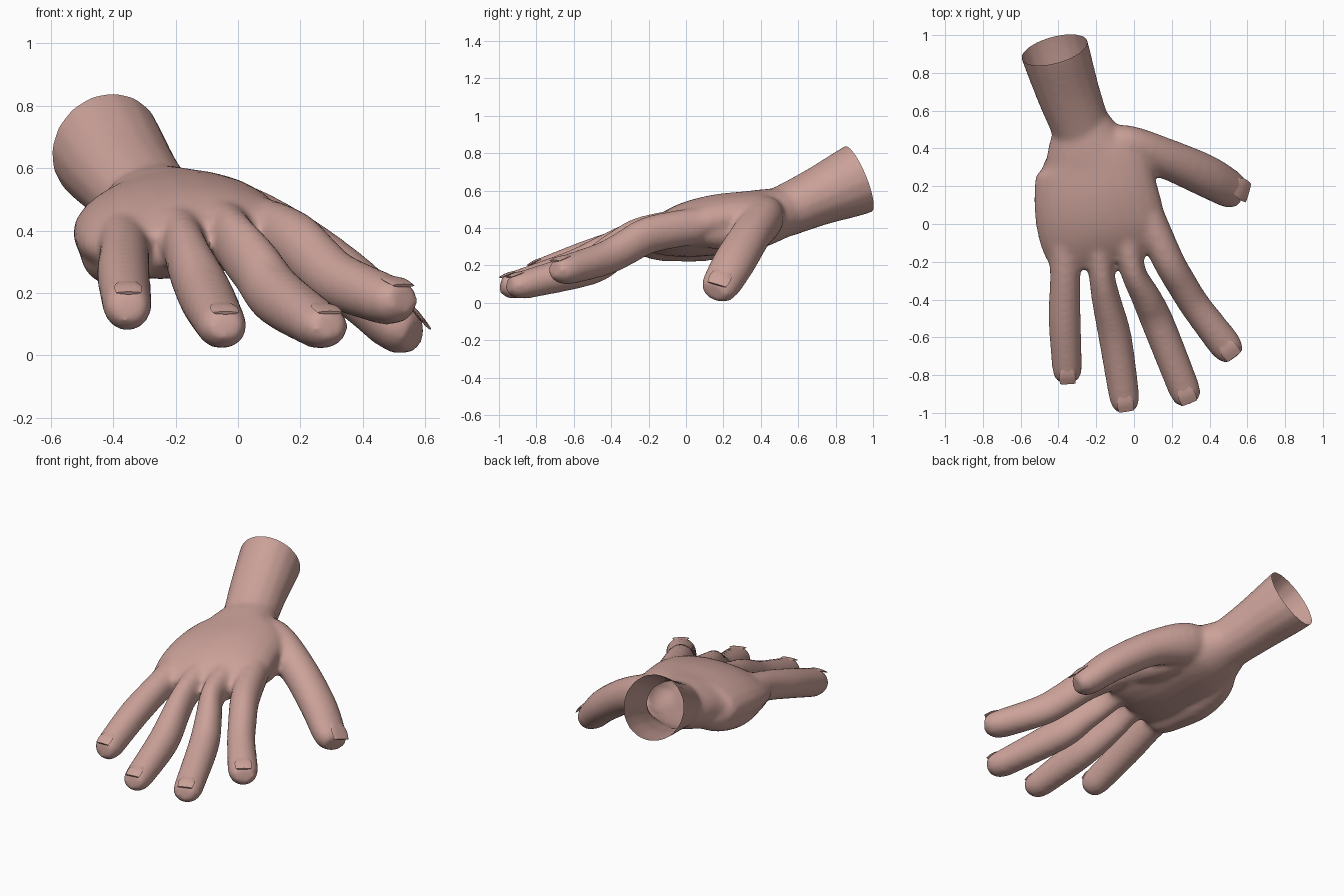
import bpy, bmesh, math
from mathutils import Vector

cube = bpy.data.objects.get("Cube")
if cube:
    bpy.data.objects.remove(cube)

skin = bpy.data.materials.new("skin_pink")
skin.use_nodes = True
skin.diffuse_color = (0.60, 0.36, 0.32, 1)
skin.node_tree.nodes["Principled BSDF"].inputs["Base Color"].default_value = skin.diffuse_color
UP = Vector((0, 0, 1))


def smooth_path(path, steps=4):
    """Spline through the path rows, blending position and size together."""
    rows = [Vector(p) for p in path]
    out = []
    for i in range(len(rows) - 1):
        a, b, c, d = (rows[min(max(i + k, 0), len(rows) - 1)] for k in (-1, 0, 1, 2))
        for s in range(steps):
            t = s / steps
            out.append(b + (c - a) * t / 2 + (a * 2 - b * 5 + c * 4 - d) * t * t / 2
                       + (b * 3 - a - c * 3 + d) * t ** 3 / 2)
    return out + [rows[-1]]


def axes(t, roll):
    """Side and up directions across the direction t, turned by roll."""
    side = t.cross(UP).normalized()
    up = side.cross(t)
    return (side * math.cos(roll) + up * math.sin(roll),
            up * math.cos(roll) - side * math.sin(roll))


def loft(bm, path, roll=0.0, sides=16, round_tip=False):
    """Closed tube of elliptical rings; each path row is x, y, z, half width, half height."""
    rows = [(Vector(p[:3]), p[3], p[4]) for p in smooth_path(path)]
    if round_tip:
        end, w, h = rows[-1]
        step = (end - rows[-2][0]).normalized()
        rows += [(end + step * w * 0.6 + UP * h * 0.1, w * 0.92, h * 0.9),
                 (end + step * w * 1.08 + UP * h * 0.3, w * 0.66, h * 0.58)]
    rings = []
    for i, (c, w, h) in enumerate(rows):
        t = (rows[min(i + 1, len(rows) - 1)][0] - rows[max(i - 1, 0)][0]).normalized()
        side, up = axes(t, roll)
        angles = [math.tau * k / sides for k in range(sides)]
        rings.append([bm.verts.new(c + side * w * math.cos(a) + up * h * math.sin(a))
                      for a in angles])
    for a, b in zip(rings, rings[1:]):
        for k in range(sides):
            n = (k + 1) % sides
            bm.faces.new((a[k], a[n], b[n], b[k]))
    bm.faces.new(rings[0])
    bm.faces.new(rings[-1])


def finish(bm, name):
    bmesh.ops.recalc_face_normals(bm, faces=bm.faces)
    mesh = bpy.data.meshes.new(name)
    bm.to_mesh(mesh)
    bm.free()
    mesh.materials.append(skin)
    obj = bpy.data.objects.new(name, mesh)
    bpy.context.collection.objects.link(obj)
    bpy.ops.object.select_all(action="DESELECT")
    obj.select_set(True)
    bpy.context.view_layer.objects.active = obj
    return obj


# Roll and path from knuckle to fingertip
fingers = {
    "little": (0, [(-.37, 0, .38, .10, .10), (-.364, -.25, .335, .082, .09),
                   (-.367, -.5, .257, .086, .088), (-.355, -.755, .162, .08, .084)]),
    "ring": (0, [(-.2, 0, .42, .085, .09), (-.172, -.26, .345, .07, .096),
                 (-.147, -.4, .28, .077, .1), (-.1, -.6, .185, .088, .098),
                 (-.053, -.905, .097, .082, .077)]),
    "middle": (0, [(-.05, 0, .42, .085, .09), (-.008, -.24, .36, .068, .1),
                   (.06, -.38, .278, .078, .1), (.125, -.52, .19, .087, .098),
                   (.262, -.865, .096, .085, .077)]),
    "index": (0, [(.07, .05, .41, .09, .1), (.18, -.19, .365, .084, .1),
                  (.26, -.33, .29, .082, .096), (.33, -.44, .235, .082, .092),
                  (.475, -.63, .178, .088, .082)]),
    "thumb": (.4, [(-.22, .43, .47, .08, .09), (-.05, .415, .445, .108, .125),
                   (.16, .35, .365, .108, .105), (.37, .26, .22, .115, .098),
                   (.49, .195, .108, .107, .088)]),
}

# Hand: arm, palm and fingers fused into one skin
bm = bmesh.new()
loft(bm, [(-.485, 1.12, .76, .185, .195), (-.42, .92, .66, .182, .192),
          (-.35, .7, .565, .168, .157), (-.28, .5, .48, .155, .138),
          (-.26, .35, .44, .15, .13)])
loft(bm, [(-.275, .56, .495, .14, .125), (-.25, .43, .46, .215, .15),
          (-.215, .32, .435, .3, .16), (-.2, .15, .415, .333, .16),
          (-.175, 0, .39, .342, .145), (-.15, -.12, .365, .325, .11),
          (-.13, -.2, .35, .28, .065)], roll=-.1, sides=24)
# Heel pads of the palm
loft(bm, [(-.37, .38, .4, .07, .08), (-.395, .26, .36, .1, .1),
          (-.39, .08, .325, .115, .105), (-.36, -.14, .305, .09, .082)], round_tip=True)
loft(bm, [(-.1, .4, .43, .09, .1), (.0, .25, .38, .1, .1),
          (.03, .07, .39, .1, .09)], round_tip=True)
for roll, path in fingers.values():
    loft(bm, path, roll, round_tip=True)
hand = finish(bm, "hand")

remesh = hand.modifiers.new("fuse", "REMESH")
remesh.mode = "VOXEL"
remesh.voxel_size = 0.014
smooth = hand.modifiers.new("soften", "SMOOTH")
smooth.factor = 0.5
smooth.iterations = 12
for name in ("fuse", "soften"):
    bpy.ops.object.modifier_apply(modifier=name)

# Open cut at the end of the arm
bm = bmesh.new()
bm.from_mesh(hand.data)
bmesh.ops.bisect_plane(bm, geom=bm.verts[:] + bm.edges[:] + bm.faces[:],
                       plane_co=(-.42, .922, .66), plane_no=(-.25, .9, .37),
                       clear_outer=True)
bm.to_mesh(hand.data)
bm.free()
bpy.ops.object.shade_smooth_by_angle(angle=math.radians(50))

# Nails: thin plates on the fingertips
for name, (roll, path) in fingers.items():
    a, b = Vector(path[-2][:3]), Vector(path[-1][:3])
    w, h = path[-1][3:]
    t = (b - a).normalized()
    up = axes(t, roll)[1]
    base = b + up * h * .88
    bm = bmesh.new()
    loft(bm, [(*(base - t * w * .2), w * .35, .005),
              (*(base + t * w * .35), w * .55, .008),
              (*(base + t * w * .9 - up * h * .08), w * .5, .005)], roll, sides=12)
    finish(bm, name + "_nail")
    bpy.ops.object.shade_smooth_by_angle(angle=math.radians(40))
